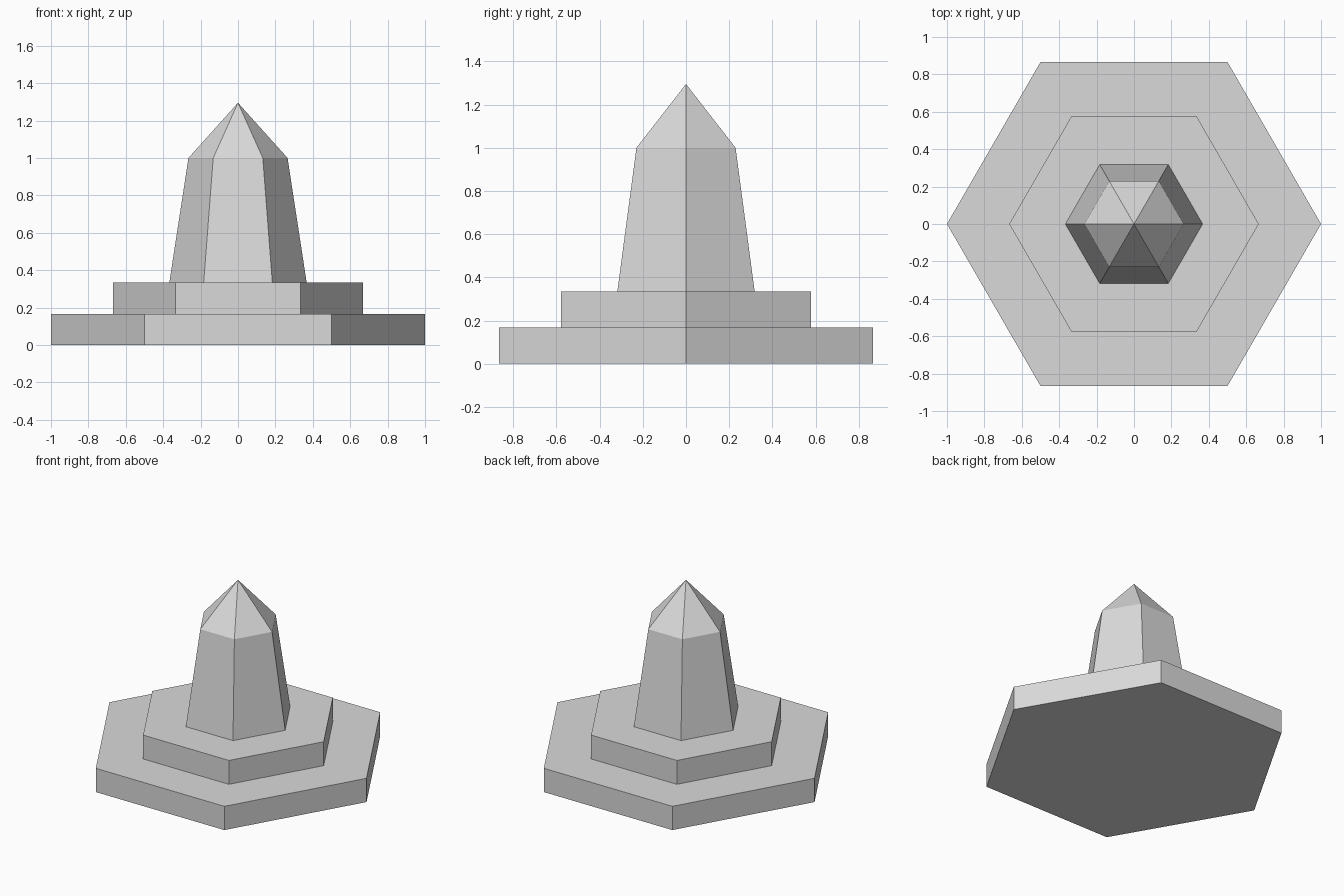
import bpy
import bmesh
from math import cos, sin, tau

if "Cube" in bpy.data.objects:
    bpy.data.objects.remove(bpy.data.objects["Cube"], do_unlink=True)

SIDES = 6

# One plain grey stone material
stone = bpy.data.materials.new("grey stone")
stone.use_nodes = True
GREY = (0.7, 0.7, 0.7, 1)
stone.diffuse_color = GREY
stone.node_tree.nodes["Principled BSDF"].inputs["Base Color"].default_value = GREY


def hexagonal_solid(name, profile):
    """Closed six-sided solid from (radius, height) pairs; radius 0 makes a point."""
    bm = bmesh.new()
    rings = []
    for radius, z in profile:
        count = SIDES if radius > 0 else 1
        rings.append([bm.verts.new((radius * cos(tau * i / SIDES),
                                    radius * sin(tau * i / SIDES), z))
                      for i in range(count)])
    for low, high in zip(rings, rings[1:]):
        for i in range(SIDES):
            j = (i + 1) % SIDES
            if len(high) == 1:
                bm.faces.new((low[i], low[j], high[0]))
            else:
                bm.faces.new((low[i], low[j], high[j], high[i]))
    bm.faces.new(rings[0][::-1])
    if len(rings[-1]) > 1:
        bm.faces.new(rings[-1])
    mesh = bpy.data.meshes.new(name)
    bm.to_mesh(mesh)
    bm.free()
    mesh.materials.append(stone)
    obj = bpy.data.objects.new(name, mesh)
    bpy.context.collection.objects.link(obj)
    return obj


# Two stepped plinths
hexagonal_solid("lower_step", [(1, 0), (1, 0.167)])
hexagonal_solid("upper_step", [(0.667, 0.167), (0.667, 0.335)])

# Tapered shaft ending in a pointed cap
hexagonal_solid("obelisk", [(0.367, 0.335), (0.265, 1), (0, 1.295)])
